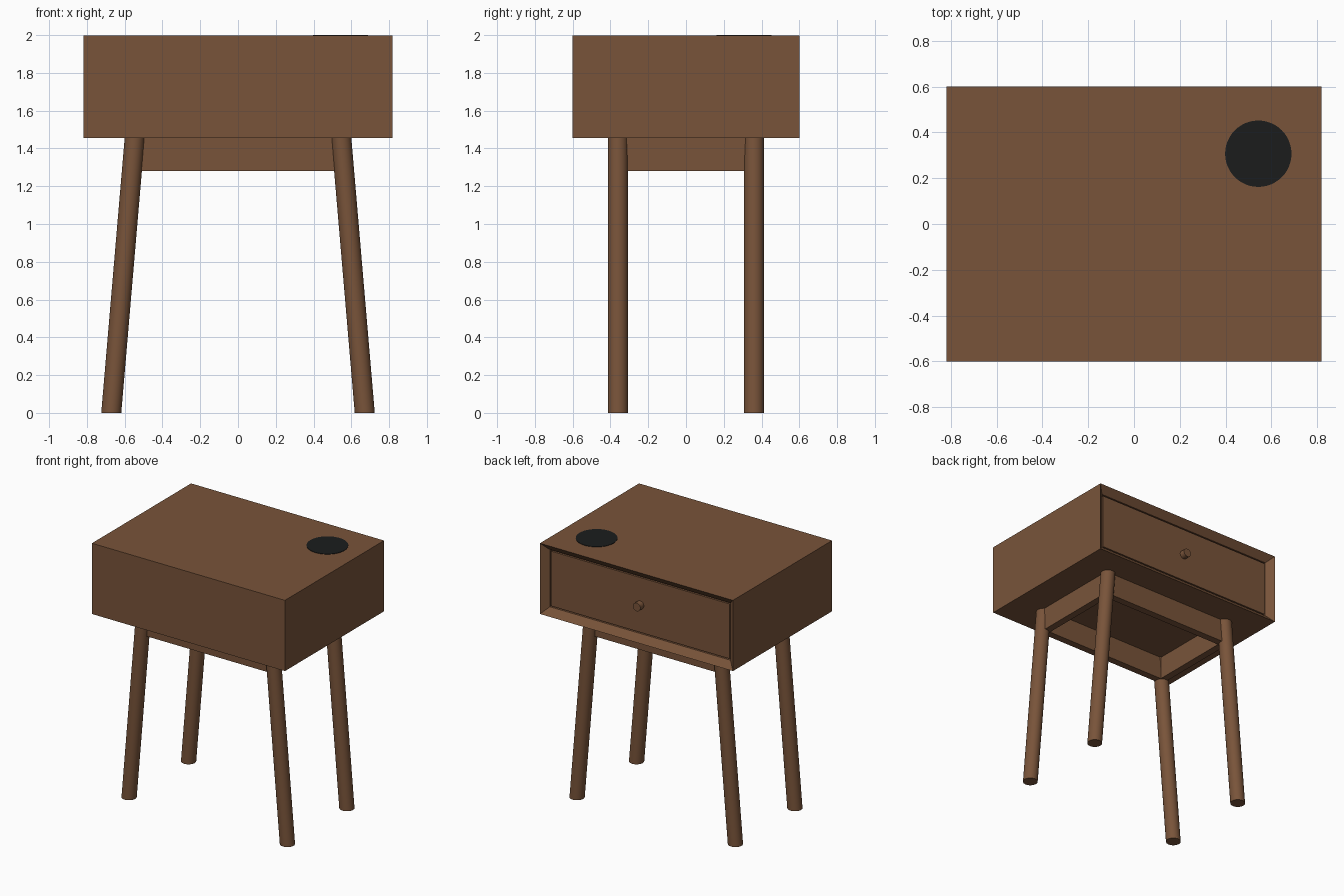
import bpy, bmesh, math
from mathutils import Vector

if "Cube" in bpy.data.objects:
    bpy.data.objects.remove(bpy.data.objects["Cube"])


def material(name, rgb):
    m = bpy.data.materials.new(name)
    m.diffuse_color = (*rgb, 1)
    m.use_nodes = True
    m.node_tree.nodes["Principled BSDF"].inputs["Base Color"].default_value = m.diffuse_color
    return m


WOOD = material("brown wood", (0.19, 0.088, 0.042))
BLACK = material("black", (0.011, 0.012, 0.012))


def finish(bm, name, mat=WOOD, smooth=False):
    bmesh.ops.recalc_face_normals(bm, faces=bm.faces)
    me = bpy.data.meshes.new(name)
    bm.to_mesh(me)
    bm.free()
    me.materials.append(mat)
    ob = bpy.data.objects.new(name, me)
    bpy.context.collection.objects.link(ob)
    if smooth:
        bpy.ops.object.select_all(action='DESELECT')
        ob.select_set(True)
        bpy.context.view_layer.objects.active = ob
        bpy.ops.object.shade_smooth_by_angle(angle=math.radians(35))
    return ob


def box_bm(lo, hi):
    bm = bmesh.new()
    bmesh.ops.create_cube(bm, size=1)
    for v in bm.verts:
        v.co = Vector([(a + b) / 2 + c * (b - a) for a, b, c in zip(lo, hi, v.co)])
    return bm


def rod(name, start, end, r, mat=WOOD, axis='Z', segs=32):
    """Round bar whose end caps stay square to the given axis."""
    start, end = Vector(start), Vector(end)
    bm = bmesh.new()
    bmesh.ops.create_cone(bm, cap_ends=True, segments=segs, radius1=r, radius2=r, depth=1)
    for v in bm.verts:
        x, y, z = v.co
        ring = Vector((x, y, 0)) if axis == 'Z' else Vector((x, 0, y))
        v.co = start.lerp(end, z + 0.5) + ring
    return finish(bm, name, mat, True)


# Cabinet: mitred chamfer around the back opening, then a deep cavity
W, D, Z0, Z1 = 0.818, 0.6, 1.455, 1.997
RIM, RECESS = 0.052, 0.045
bm = box_bm((-W, -D, Z0), (W, D, Z1))
bm.normal_update()
face = max(bm.faces, key=lambda f: f.calc_center_median().y)
bmesh.ops.inset_region(bm, faces=[face], thickness=RIM, use_even_offset=True)
for v in face.verts:
    v.co.y -= RECESS
bm.normal_update()
cavity = bmesh.ops.extrude_discrete_faces(bm, faces=[face])["faces"][0]
for v in cavity.verts:
    v.co.y -= 1.0
finish(bm, "cabinet")

# Drawer with a small gap all round
g = RIM + 0.009
front = D - RECESS
finish(box_bm((-W + g, -0.4, Z0 + g), (W - g, front, Z1 - g)), "drawer")

# Drawer knob
zk = (Z0 + Z1) / 2
rod("drawer_knob", (0, front - 0.01, zk), (0, D - 0.002, zk), 0.032, axis='Y', segs=24)

# Round black pad on the top
rod("round_pad", (0.543, 0.307, Z1 - 0.01), (0.543, 0.307, 2.0), 0.145, BLACK, segs=48)

# Apron frame under the cabinet
AX, AY, T, AZ = 0.575, 0.375, 0.055, 1.28
for s, side in ((-1, "front"), (1, "back")):
    ys = sorted((s * AY, s * (AY - T)))
    finish(box_bm((-AX, ys[0], AZ), (AX, ys[1], Z0)), side + "_apron")
for s, side in ((-1, "left"), (1, "right")):
    xs = sorted((s * AX, s * (AX - T)))
    finish(box_bm((xs[0], -AY + T, AZ), (xs[1], AY - T, Z0)), side + "_apron")

# Four legs splayed sideways
for sx, side in ((-1, "left"), (1, "right")):
    for sy, end in ((-1, "front"), (1, "back")):
        rod(f"{end}_{side}_leg", (sx * 0.671, sy * 0.36, 0), (sx * 0.547, sy * 0.36, Z0), 0.053)
